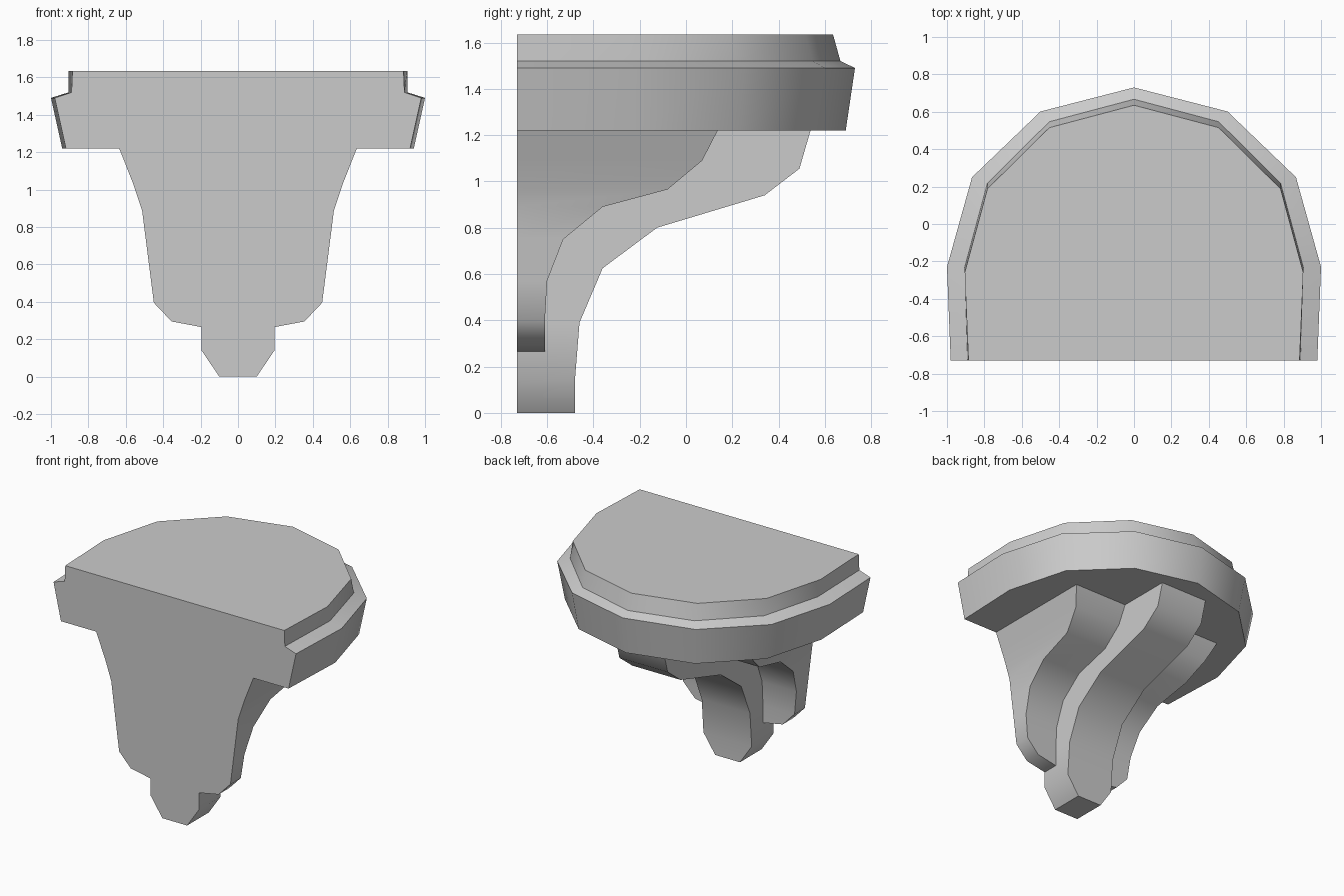
import bpy, bmesh
from math import radians, sin, cos

cube = bpy.data.objects.get("Cube")
if cube:
    bpy.data.objects.remove(cube, do_unlink=True)

stone = bpy.data.materials.new("grey_stone")
stone.use_nodes = True
grey = (0.6, 0.6, 0.6, 1)
stone.diffuse_color = grey
stone.node_tree.nodes["Principled BSDF"].inputs["Base Color"].default_value = grey

WALL = -0.73  # flat side against the wall


def loft(name, rings):
    """Skin a stack of closed rings and cap both ends."""
    bm = bmesh.new()
    loops = [[bm.verts.new(p) for p in ring] for ring in rings]
    for low, high in zip(loops, loops[1:]):
        for i in range(len(low)):
            j = (i + 1) % len(low)
            bm.faces.new((low[i], low[j], high[j], high[i]))
    bm.faces.new(loops[0][::-1])
    bm.faces.new(loops[-1])
    bmesh.ops.recalc_face_normals(bm, faces=bm.faces)
    mesh = bpy.data.meshes.new(name)
    bm.to_mesh(mesh)
    bm.free()
    mesh.materials.append(stone)
    obj = bpy.data.objects.new(name, mesh)
    bpy.context.collection.objects.link(obj)
    bpy.ops.object.select_all(action='DESELECT')
    obj.select_set(True)
    bpy.context.view_layer.objects.active = obj
    bpy.ops.object.shade_smooth_by_angle(angle=radians(40))
    return obj


def interp(points, z):
    """Value at height z on a profile of (z, value) points."""
    for (z0, v0), (z1, v1) in zip(points, points[1:]):
        if z <= z1:
            return v0 + (v1 - v0) * (z - z0) / (z1 - z0)
    return points[-1][1]


def bracket(name, inner, width, depth):
    """Loft a bracket whose outer x and back y both follow height."""
    levels = sorted({z for z, _ in width + depth})
    rings = []
    for z in levels:
        x1, y = interp(width, z), interp(depth, z)
        x0 = -x1 if inner is None else inner
        rings.append([(x0, WALL, z), (x1, WALL, z), (x1, y, z), (x0, y, z)])
    return loft(name, rings)


# Half-round shelf: height, radius in x, centre y, radius in y, width at wall
def shelf_ring(z, rx, cy, ry, wall_x):
    arc = [(rx * cos(radians(a)), cy + ry * sin(radians(a)), z)
           for a in range(0, 181, 30)]
    return [(wall_x, WALL, z)] + arc + [(-wall_x, WALL, z)]


loft("shelf", [shelf_ring(1.22, 0.94, -0.22, 0.91, 0.92),
               shelf_ring(1.49, 1.0, -0.23, 0.96, 0.98),
               shelf_ring(1.52, 0.905, -0.23, 0.897, 0.89),
               shelf_ring(1.635, 0.905, -0.26, 0.895, 0.885)])

# Central scroll support
bracket("centre_support", None,
        [(0, 0.1), (0.14, 0.195), (1.22, 0.195)],
        [(0, -0.48), (0.14, -0.48), (0.39, -0.46), (0.625, -0.36),
         (0.80, -0.125), (0.94, 0.34), (1.055, 0.49), (1.22, 0.538)])

# Shallower wings on both sides
wing = bracket("left_wing", 0.19,
               [(0.265, 0.196), (0.295, 0.355), (0.395, 0.45), (0.89, 0.513),
                (1.03, 0.56), (1.22, 0.635)],
               [(0.265, -0.61), (0.395, -0.61), (0.57, -0.6), (0.75, -0.53),
                (0.89, -0.36), (0.965, -0.08), (1.09, 0.07), (1.22, 0.137)])
right = wing.copy()
right.data = wing.data.copy()
right.name = "right_wing"
bpy.context.collection.objects.link(right)
for v in right.data.vertices:
    v.co.x *= -1
right.data.flip_normals()
